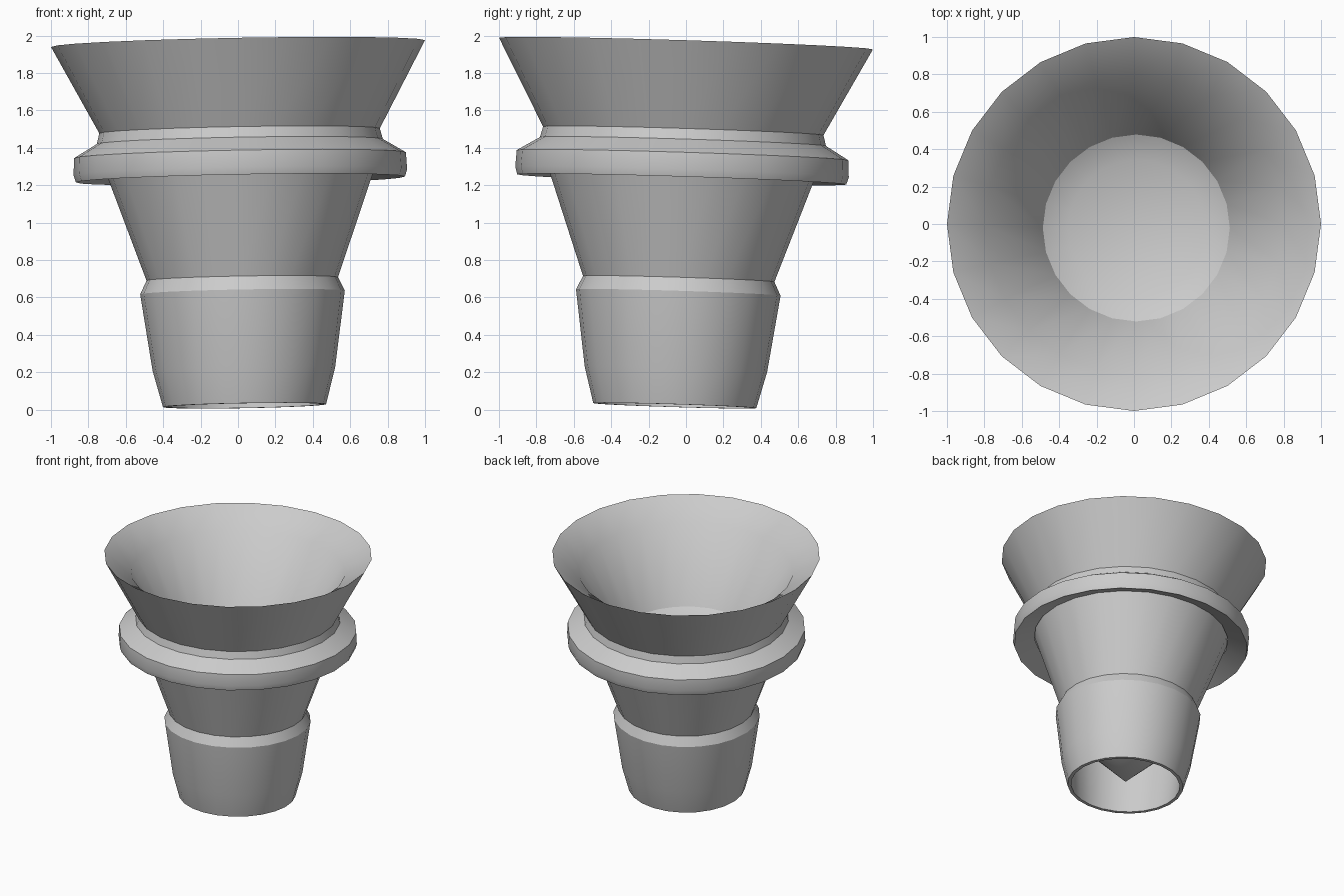
import bpy
import bmesh
import math
from mathutils import Matrix, Vector

cube = bpy.data.objects.get("Cube")
if cube:
    bpy.data.objects.remove(cube, do_unlink=True)

SIDES = 24
RIM = 1.957

grey = bpy.data.materials.new("plain_grey")
grey.use_nodes = True
colour = (0.6, 0.6, 0.6, 1)
grey.diffuse_color = colour
grey.node_tree.nodes["Principled BSDF"].inputs["Base Color"].default_value = colour

# Everything leans slightly about the centre of the rim
lean = Vector((0, 0, 1)).rotation_difference(Vector((-0.018, 0.031, 1)))
TILT = (Matrix.Translation((0, 0, RIM)) @ lean.to_matrix().to_4x4()
        @ Matrix.Translation((0, 0, -RIM)))


def lathe(name, profile):
    """Revolve (radius, height) points; listed so the outside lies on their right."""
    bm = bmesh.new()
    rings = []
    for r, z in profile:
        if r == 0:
            rings.append([bm.verts.new((0, 0, z))] * SIDES)
        else:
            angles = [math.tau * i / SIDES for i in range(SIDES)]
            rings.append([bm.verts.new((r * math.cos(a), r * math.sin(a), z)) for a in angles])
    for low, high in zip(rings, rings[1:]):
        for i in range(SIDES):
            j = (i + 1) % SIDES
            corners = dict.fromkeys((low[i], low[j], high[j], high[i]))
            bm.faces.new(list(corners))
    bm.transform(TILT)
    mesh = bpy.data.meshes.new(name)
    bm.to_mesh(mesh)
    bm.free()
    mesh.materials.append(grey)
    obj = bpy.data.objects.new(name, mesh)
    bpy.context.collection.objects.link(obj)
    bpy.ops.object.select_all(action="DESELECT")
    obj.select_set(True)
    bpy.context.view_layer.objects.active = obj
    bpy.ops.object.shade_smooth_by_angle(angle=math.radians(32))
    return obj


# Hollow foot: pointed core, inner wall, lip, bulge, neck and tapered body
lathe("tapered_body", [
    (0, 0.05), (0.46, 0.5), (0.41, 0.02), (0.436, 0.02), (0.488, 0.215),
    (0.547, 0.625), (0.512, 0.698), (0.73, 1.31)])

# Collar with a slightly hollow underside and a stepped shoulder
lathe("collar", [
    (0.73, 1.29), (0.88, 1.23), (0.892, 1.27), (0.887, 1.36),
    (0.765, 1.433), (0.75, 1.49)])

# Flared cup with a trumpet-shaped inside
lathe("flared_cup", [
    (0.75, 1.49), (1.0, RIM), (0.8, 1.82), (0.5, 1.27)])

# Recessed seat at the bottom of the cup
lathe("cup_floor", [(0.5, 1.27), (0.367, 1.2), (0, 1.2)])
